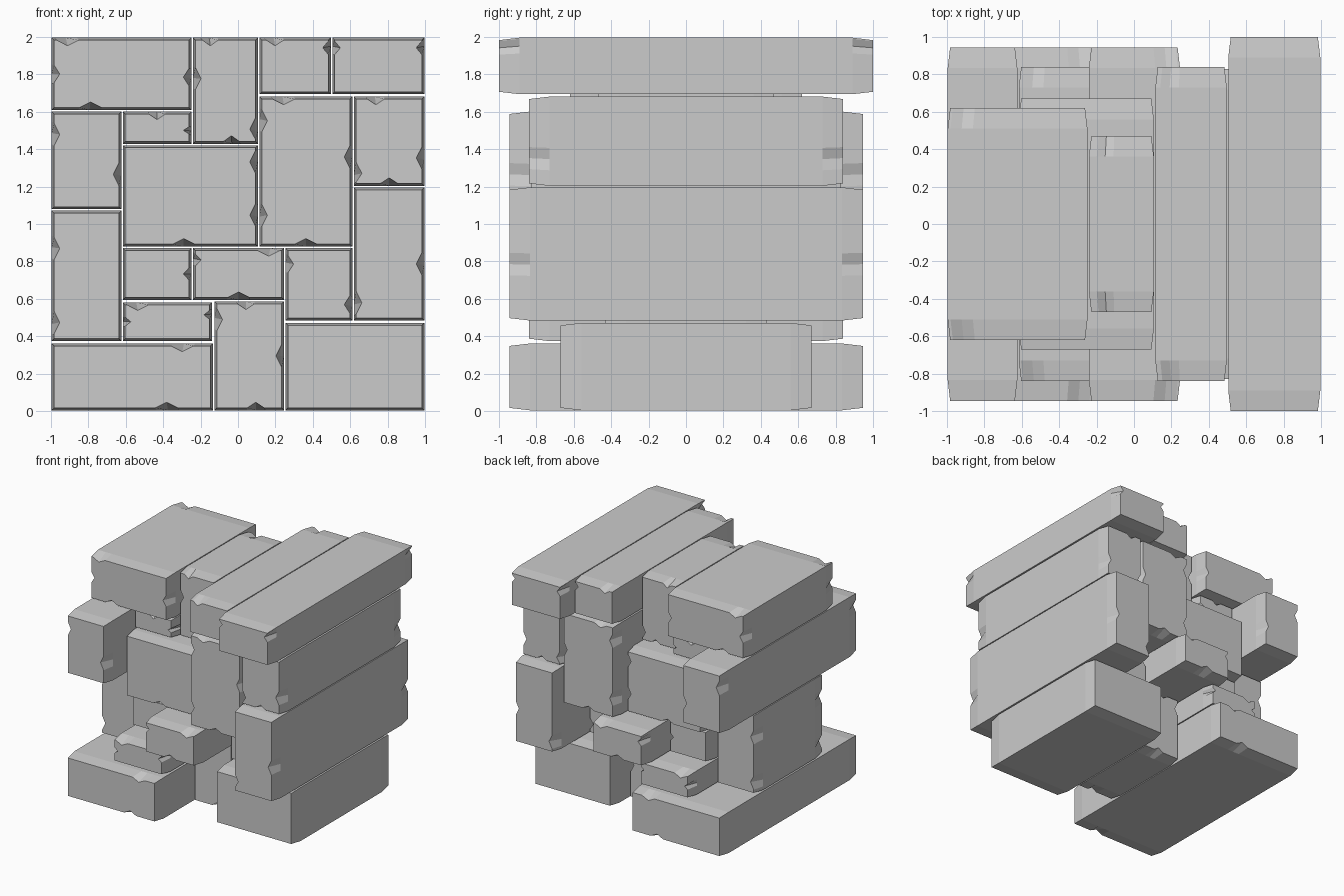
import bpy
import bmesh

if "Cube" in bpy.data.objects:
    bpy.data.objects.remove(bpy.data.objects["Cube"], do_unlink=True)

stone = bpy.data.materials.new("grey_stone")
stone.use_nodes = True
GREY = (0.6, 0.6, 0.6, 1)
stone.diffuse_color = GREY
stone.node_tree.nodes["Principled BSDF"].inputs["Base Color"].default_value = GREY

GAP = 0.004      # half the joint between stones
INSET = 0.013    # how far the end faces draw in
TAPER = 0.11     # length of the worn ends
CHIP = 0.03      # depth of a chip


def outline(x0, x1, z0, z1, chips, bite):
    """Rectangle with chip points along its sides; bite pushes the chips in."""
    sides = {"b": ((x0, z0), (x1, z0), (0, 1)), "r": ((x1, z0), (x1, z1), (-1, 0)),
             "t": ((x1, z1), (x0, z1), (0, -1)), "l": ((x0, z1), (x0, z0), (1, 0))}
    points = []
    for side, (a, b, n) in sides.items():
        points.append(a)
        length = abs(b[0] - a[0]) + abs(b[1] - a[1])
        width = min(0.06, length * 0.13) / length
        # Positions are measured from the left or the bottom
        places = [f if side in "br" else 1 - f for s, f in chips if s == side]
        for f in sorted(places):
            for step, push in ((-width, 0), (0, bite), (width, 0)):
                t = min(max(f + step, 0.02), 0.98)
                points.append(tuple(a[i] + (b[i] - a[i]) * t + n[i] * push for i in (0, 1)))
    return points


def block(name, x0, x1, z0, z1, depth, *chips):
    """Long stone running front to back, with worn, chipped ends."""
    x0, x1, z0, z1 = x0 + GAP, x1 - GAP, z0 + GAP, z1 - GAP
    body = outline(x0, x1, z0, z1, chips, 0)
    end = outline(x0 + INSET, x1 - INSET, z0 + INSET, z1 - INSET, chips, CHIP)
    bm = bmesh.new()
    rings = []
    for y, shape in ((-depth, end), (TAPER - depth, body), (depth - TAPER, body), (depth, end)):
        rings.append([bm.verts.new((x, y, z)) for x, z in shape])
    n = len(body)
    for low, high in zip(rings, rings[1:]):
        for i in range(n):
            j = (i + 1) % n
            bm.faces.new((low[i], low[j], high[j], high[i]))
    bm.faces.new(rings[0])
    bm.faces.new(rings[-1])
    bmesh.ops.recalc_face_normals(bm, faces=bm.faces)
    mesh = bpy.data.meshes.new(name)
    bm.to_mesh(mesh)
    bm.free()
    mesh.materials.append(stone)
    bpy.context.collection.objects.link(bpy.data.objects.new(name, mesh))


# Top row
block("top_right_block", -1, -.245, 1.605, 2, .62, ("l", .5), ("t", .1), ("r", .45), ("b", .27))
block("top_middle_block", -.245, .11, 1.425, 2, .47, ("l", .62), ("r", .12), ("b", .6), ("t", .25))
block("top_left_inner_block", .11, .5, 1.69, 2, .84, ("t", .2), ("r", .85))
block("top_left_outer_block", .5, 1, 1.69, 2, 1, ("l", .85), ("r", .85))

# Left column
block("left_upper_block", .615, 1, 1.2, 1.685, .84, ("l", .12), ("b", .5), ("t", .3), ("r", .3))
block("left_middle_block", .615, 1, .48, 1.2, .945, ("r", .42), ("l", .12))
block("left_lower_block", .25, 1, 0, .475, .67)

# Right column
block("right_upper_block", -1, -.62, 1.075, 1.605, .945, ("l", .78), ("r", .35))
block("right_middle_block", -1, -.62, .37, 1.075, .47, ("l", .72), ("l", .13))
block("right_lower_block", -1, -.13, 0, .365, .945, ("b", .72), ("t", .82))

# Middle stones
block("centre_top_block", -.62, -.245, 1.425, 1.605, .55, ("t", .5), ("r", .4))
block("centre_block", -.62, .11, .875, 1.425, .67, ("b", .45), ("r", .85), ("r", .3))
block("centre_left_block", .11, .615, .875, 1.685, .83,
      ("l", .2), ("l", .85), ("r", .6), ("b", .5), ("t", .25))
block("inner_right_block", -.62, -.245, .59, .875, .59, ("r", .5))
block("inner_middle_block", -.245, .25, .59, .875, .945, ("b", .5), ("l", .8), ("t", .85))
block("inner_left_block", .25, .615, .48, .875, .47, ("l", .8), ("r", .2))
block("inner_low_block", -.62, -.135, .37, .585, .84, ("l", .5), ("t", .15), ("r", .7))
block("bottom_middle_block", -.13, .25, 0, .59, .43, ("l", .85), ("r", .5), ("b", .6), ("t", .45))
